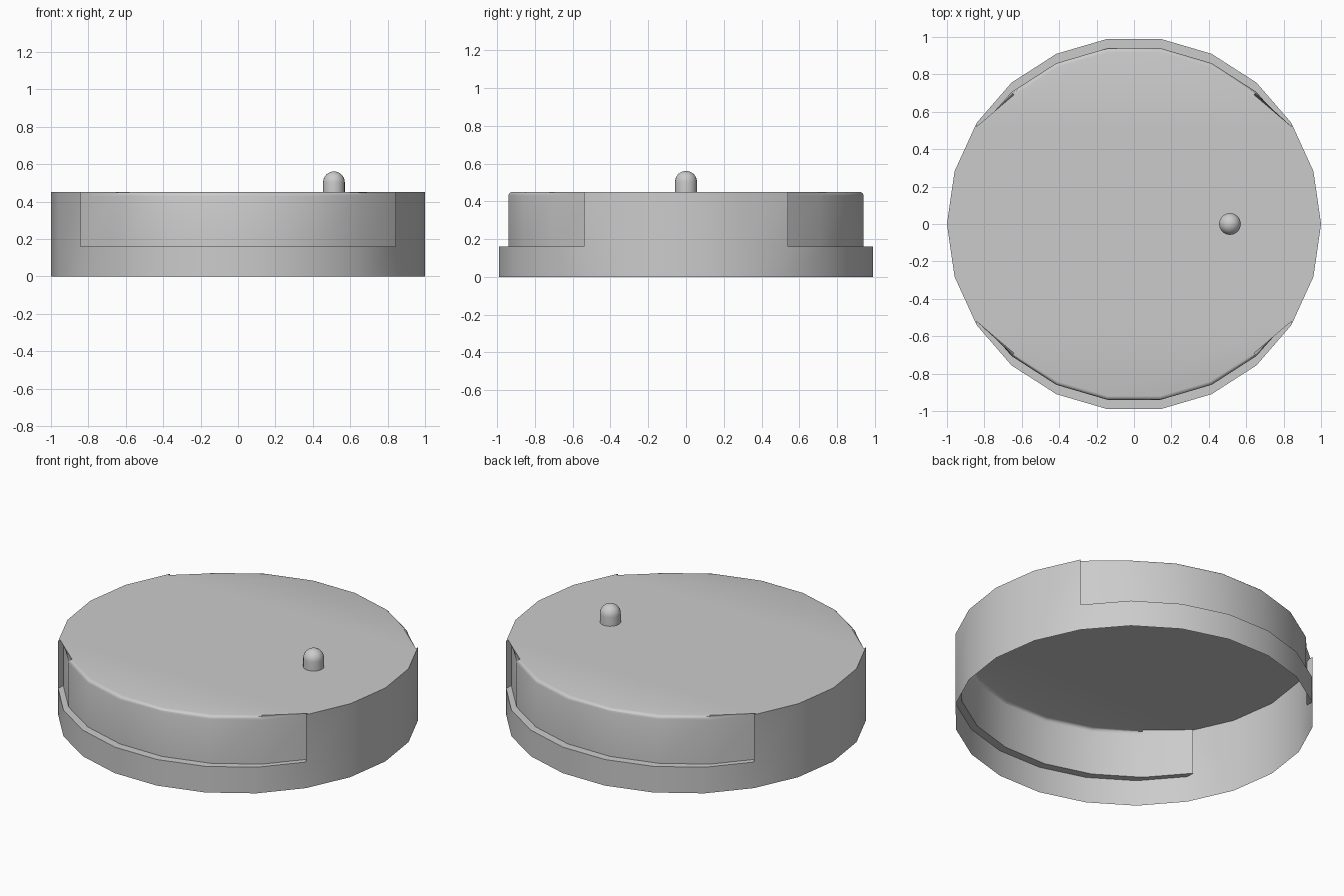
import bpy, bmesh, math

if "Cube" in bpy.data.objects:
    bpy.data.objects.remove(bpy.data.objects["Cube"])

SIDES = 22
H, STEP, INSET = 0.45, 0.16, 0.05
RECESS = [(2, 9), (13, 20)]   # first and last ring vertex of each grip recess


def finish(bm, name, angle=30):
    bmesh.ops.recalc_face_normals(bm, faces=bm.faces)
    mesh = bpy.data.meshes.new(name)
    bm.to_mesh(mesh)
    bm.free()
    ob = bpy.data.objects.new(name, mesh)
    bpy.context.collection.objects.link(ob)
    bpy.ops.object.select_all(action='DESELECT')
    ob.select_set(True)
    bpy.context.view_layer.objects.active = ob
    bpy.ops.object.shade_smooth_by_angle(angle=math.radians(angle))
    return ob


# Cap: open-bottomed thin shell with a grip recess at front and back
bm = bmesh.new()
pts = [(math.cos(2 * math.pi * i / SIDES), math.sin(2 * math.pi * i / SIDES)) for i in range(SIDES)]
base = [bm.verts.new((x, y, 0)) for x, y in pts]
rim = [bm.verts.new((x, y, STEP)) for x, y in pts]
for i in range(SIDES):
    j = (i + 1) % SIDES
    bm.faces.new((base[i], base[j], rim[j], rim[i]))

# Upper outline steps inward along y inside each recess
outline, grip = [], []
for i, (x, y) in enumerate(pts):
    span = next((r for r in RECESS if r[0] <= i <= r[1]), None)
    outer = span is None or i in span
    entry = []
    if outer:
        entry.append((rim[i], bm.verts.new((x, y, H)), False))
    if span:
        yi = y - math.copysign(INSET, y)
        inner = (bm.verts.new((x, yi, STEP)), bm.verts.new((x, yi, H)), True)
        if i == span[1]:
            entry.insert(0, inner)
        else:
            entry.append(inner)
        grip.append((i, inner[0]))
    outline += entry

top_edges = []
for a, b in zip(outline, outline[1:] + outline[:1]):
    bm.faces.new((a[0], b[0], b[1], a[1]))
    if a[2] and b[2]:
        top_edges.append(bm.edges.get((a[1], b[1])))
bm.faces.new([o[1] for o in outline])

# Ledges below the recesses
for (i, a), (j, b) in zip(grip, grip[1:]):
    if j == i + 1:
        bm.faces.new((rim[i], rim[j], b, a))

# Rounded top edge of the recesses
bmesh.ops.bevel(bm, geom=top_edges, offset=0.02, offset_type='OFFSET',
                segments=3, profile=0.5, affect='EDGES')
finish(bm, "cap")

# Locating pin with domed tip
R, N, PX = 0.058, 24, 0.513
profile = [(R, H - 0.005)] + [
    (R * math.cos(t * math.pi / 16), 0.503 + R * math.sin(t * math.pi / 16)) for t in range(8)]
bm = bmesh.new()
rings = [[bm.verts.new((PX + r * math.cos(2 * math.pi * k / N), r * math.sin(2 * math.pi * k / N), z))
          for k in range(N)] for r, z in profile]
for lo, hi in zip(rings, rings[1:]):
    for k in range(N):
        m = (k + 1) % N
        bm.faces.new((lo[k], lo[m], hi[m], hi[k]))
tip = bm.verts.new((PX, 0, 0.503 + R))
for k in range(N):
    bm.faces.new((rings[-1][k], rings[-1][(k + 1) % N], tip))
finish(bm, "pin")
